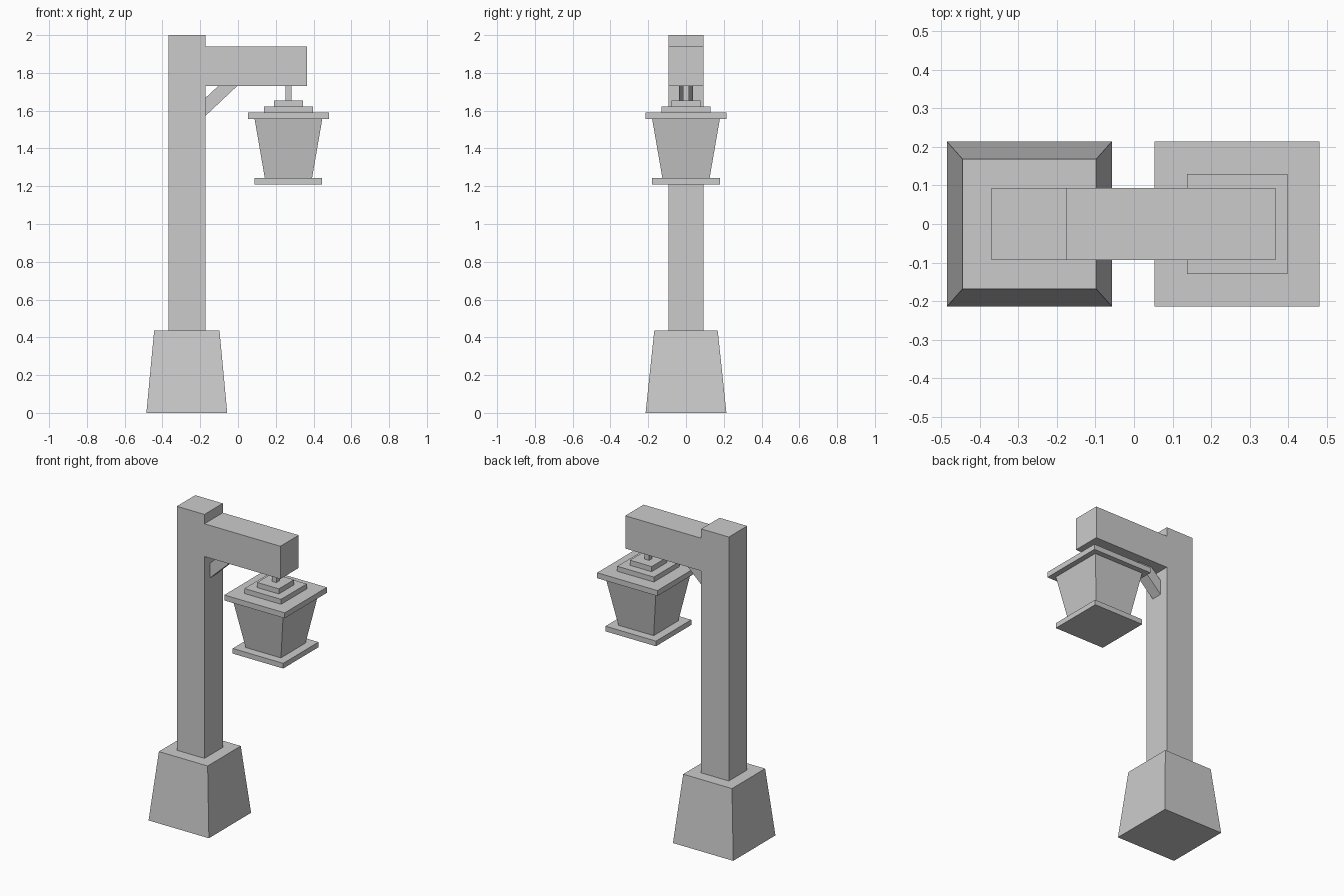
import bpy
import bmesh

cube = bpy.data.objects.get("Cube")
if cube:
    bpy.data.objects.remove(cube, do_unlink=True)

# Single flat grey for the whole lamp
grey = bpy.data.materials.new("plain_grey")
grey.use_nodes = True
COLOUR = (0.6, 0.6, 0.6, 1)
grey.diffuse_color = COLOUR
grey.node_tree.nodes["Principled BSDF"].inputs["Base Color"].default_value = COLOUR


def loft(name, lower, upper):
    """Solid between two matching loops of points."""
    bm = bmesh.new()
    a = [bm.verts.new(p) for p in lower]
    b = [bm.verts.new(p) for p in upper]
    bm.faces.new(a[::-1])
    bm.faces.new(b)
    n = len(a)
    for i in range(n):
        j = (i + 1) % n
        bm.faces.new((a[i], a[j], b[j], b[i]))
    bmesh.ops.recalc_face_normals(bm, faces=bm.faces)
    mesh = bpy.data.meshes.new(name)
    bm.to_mesh(mesh)
    bm.free()
    mesh.materials.append(grey)
    obj = bpy.data.objects.new(name, mesh)
    bpy.context.collection.objects.link(obj)
    return obj


def rect(cx, hx, hy, z):
    return [(cx + sx * hx, sy * hy, z)
            for sx, sy in ((-1, -1), (1, -1), (1, 1), (-1, 1))]


def block(name, cx, z0, z1, bottom, top=None):
    """Box, or tapered box when the top half-sizes differ."""
    return loft(name, rect(cx, *bottom, z0), rect(cx, *(top or bottom), z1))


# Post, base and arm
POST_X, LAMP_X = -0.271, 0.267
block("base", POST_X, 0, 0.435, (0.214, 0.214), (0.173, 0.168))
block("post", POST_X, 0.435, 2.0, (0.098, 0.093))
block("arm", 0.096, 1.73, 1.94, (0.27, 0.093))

# Diagonal brace under the arm
profile = [(-0.175, 1.57), (-0.005, 1.73), (-0.105, 1.73), (-0.175, 1.665)]
loft("brace", [(x, -0.036, z) for x, z in profile],
     [(x, 0.036, z) for x, z in profile])

# Hanging lantern, stacked from the bottom: name, z0, z1, half sizes
for name, z0, z1, low, high in (
        ("lantern_floor", 1.21, 1.243, 0.179, 0.179),
        ("lantern_body", 1.243, 1.555, 0.125, 0.179),
        ("lantern_roof", 1.555, 1.59, 0.214, 0.214),
        ("roof_middle_step", 1.59, 1.622, 0.13, 0.13),
        ("roof_top_step", 1.622, 1.655, 0.077, 0.077),
        ("hanger_rod", 1.655, 1.73, 0.016, 0.016)):
    block(name, LAMP_X, z0, z1, (low, low), (high, high))
